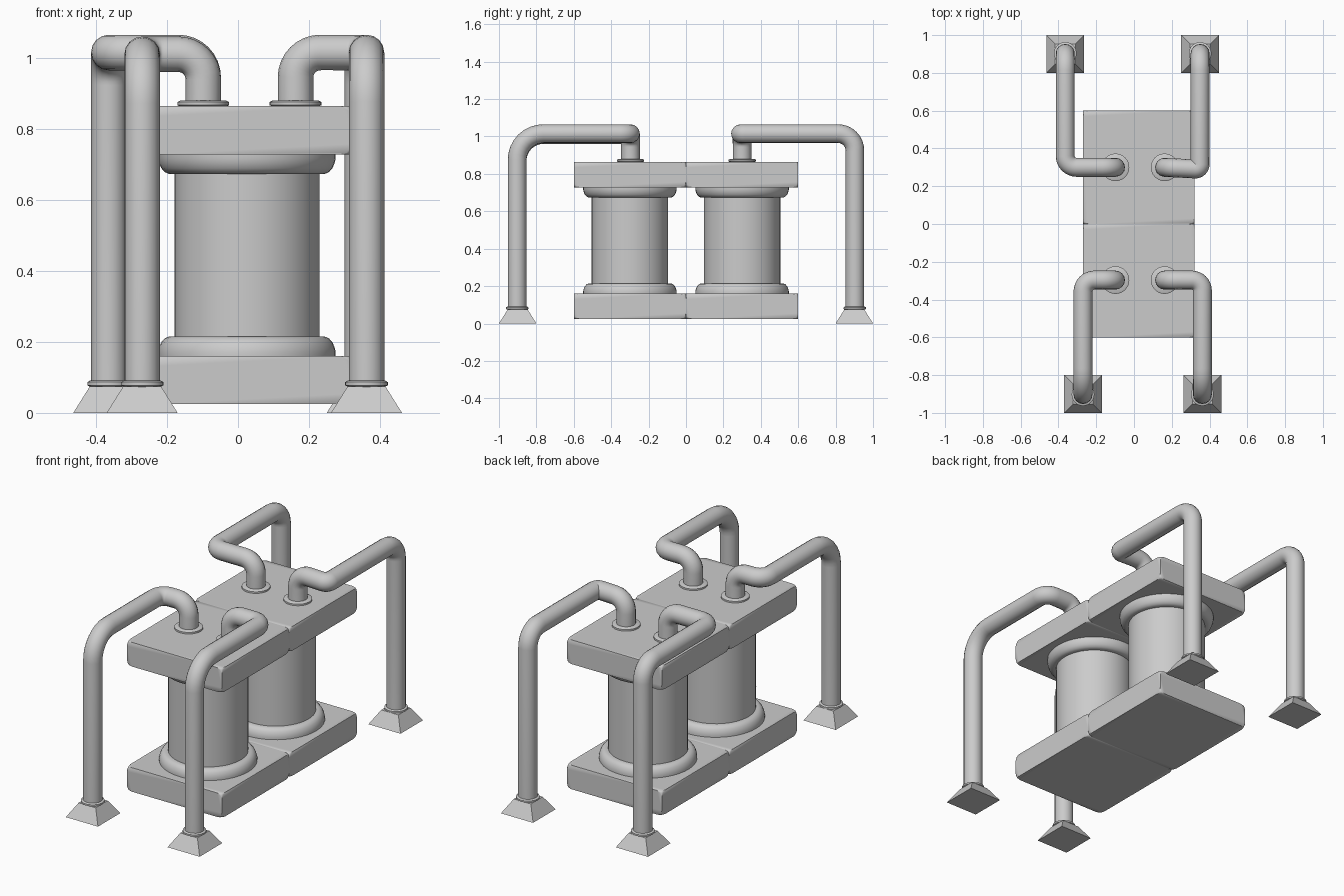
import bpy, bmesh, math
from mathutils import Vector

if "Cube" in bpy.data.objects:
    bpy.data.objects.remove(bpy.data.objects["Cube"])

CX = 0.025  # the body sits slightly right of centre


def add_object(name, bm, smooth=True):
    bmesh.ops.recalc_face_normals(bm, faces=bm.faces)
    me = bpy.data.meshes.new(name)
    bm.to_mesh(me)
    bm.free()
    ob = bpy.data.objects.new(name, me)
    bpy.context.collection.objects.link(ob)
    if smooth:
        select_only(ob)
        bpy.ops.object.shade_smooth_by_angle(angle=math.radians(35))
    return ob


def select_only(ob):
    bpy.ops.object.select_all(action='DESELECT')
    ob.select_set(True)
    bpy.context.view_layer.objects.active = ob


def slab(name, y, z0, z1):
    """Box whose eight corners are rounded off."""
    bm = bmesh.new()
    bmesh.ops.create_cube(bm, size=1)
    for v in bm.verts:
        v.co = (CX + v.co.x * 0.59, y + v.co.y * 0.6, (z0 + z1) / 2 + v.co.z * (z1 - z0))
    bmesh.ops.bevel(bm, geom=bm.verts[:], offset=0.03, segments=3, profile=0.5, affect='VERTICES')
    add_object(name, bm)


def lathe(name, profile, x, y, steps=48):
    """Spin an (r, z) profile about a vertical axis."""
    bm = bmesh.new()
    verts = [bm.verts.new((x + r, y, z)) for r, z in profile]
    edges = [bm.edges.new(p) for p in zip(verts, verts[1:])]
    bmesh.ops.spin(bm, geom=verts + edges, cent=(x, y, 0), axis=(0, 0, 1),
                   angle=math.tau, steps=steps)
    bmesh.ops.remove_doubles(bm, verts=bm.verts, dist=1e-5)
    add_object(name, bm)


def fillet(points, radii, n=8):
    """Replace the inner corners of a path with arcs."""
    pts = [Vector(p) for p in points]
    out = [pts[0]]
    for a, b, c, r in zip(pts, pts[1:], pts[2:], radii):
        u, w = (a - b).normalized(), (c - b).normalized()
        half = u.angle(w) / 2
        centre = b + (u + w).normalized() * (r / math.sin(half))
        start = b + u * (r / math.tan(half)) - centre
        end = b + w * (r / math.tan(half)) - centre
        out += [centre + start.slerp(end, i / n) * r for i in range(n + 1)]
    return out + [pts[-1]]


def pipe(name, points, radii, radius=0.05):
    path = fillet(points, radii)
    cu = bpy.data.curves.new(name, 'CURVE')
    cu.dimensions = '3D'
    cu.bevel_depth = radius
    cu.bevel_resolution = 6
    cu.use_fill_caps = True
    sp = cu.splines.new('POLY')
    sp.points.add(len(path) - 1)
    for p, co in zip(sp.points, path):
        p.co = (*co, 1)
    ob = bpy.data.objects.new(name, cu)
    bpy.context.collection.objects.link(ob)
    select_only(ob)
    bpy.ops.object.convert(target='MESH')
    bpy.ops.object.shade_smooth_by_angle(angle=math.radians(40))


def foot(name, x, y):
    """Square tapered foot."""
    bm = bmesh.new()
    bmesh.ops.create_cube(bm, size=0.2)
    for v in bm.verts:
        s = 0.53 if v.co.z > 0 else 1
        v.co = (x + v.co.x * s, y + v.co.y * s, 0.075 if v.co.z > 0 else 0)
    add_object(name, bm, smooth=False)


# Slabs and tanks, one set at the front and one at the back
FLANGE = [(0.25, 0), (0.25, 0.012), (0.247, 0.025), (0.241, 0.039),
          (0.231, 0.05), (0.219, 0.055), (0.204, 0.055)]
for side, y in (("front", -0.3), ("back", 0.3)):
    slab(side + "_base_slab", y, 0.025, 0.16)
    slab(side + "_top_slab", y, 0.728, 0.864)
    profile = [(0, 0.16)] + [(r, 0.16 + h) for r, h in FLANGE]
    profile += [(r, 0.728 - h) for r, h in reversed(FLANGE)] + [(0, 0.728)]
    lathe(side + "_tank", profile, CX, y)

# Pipes: foot x, side in y, run height, stub x, stub y, bend radii
PIPES = {
    "front_left": (-0.27, -1, 1.01, -0.098, 0.297, (0.14, 0.06, 0.07)),
    "front_right": (0.362, -1, 1.015, 0.162, 0.297, (0.14, 0.055, 0.07)),
    "back_left": (-0.364, 1, 1.015, -0.098, 0.30, (0.09, 0.06, 0.07)),
    "back_right": (0.35, 1, 1.015, 0.162, 0.30, (0.09, 0.025, 0.07)),
}
COLLAR = [(0, 0), (0.85, 0), (1, 0.25), (1, 0.75), (0.88, 1), (0, 1)]
for name, (x, s, top, sx, sy, bends) in PIPES.items():
    run_y = 0.29 if name == "back_right" else sy
    pipe(name + "_pipe", [(x, 0.903 * s, 0.07), (x, 0.903 * s, top), (x, run_y * s, top),
                          (sx, sy * s, top), (sx, sy * s, 0.86)], bends)
    foot(name + "_foot", x, 0.9 * s)
    lathe(name + "_foot_collar", [(r * 0.06, 0.073 + h * 0.018) for r, h in COLLAR],
          x, 0.903 * s, 32)
    lathe(name + "_pipe_flange", [(r * 0.073, 0.862 + h * 0.018) for r, h in COLLAR],
          sx, sy * s, 32)
